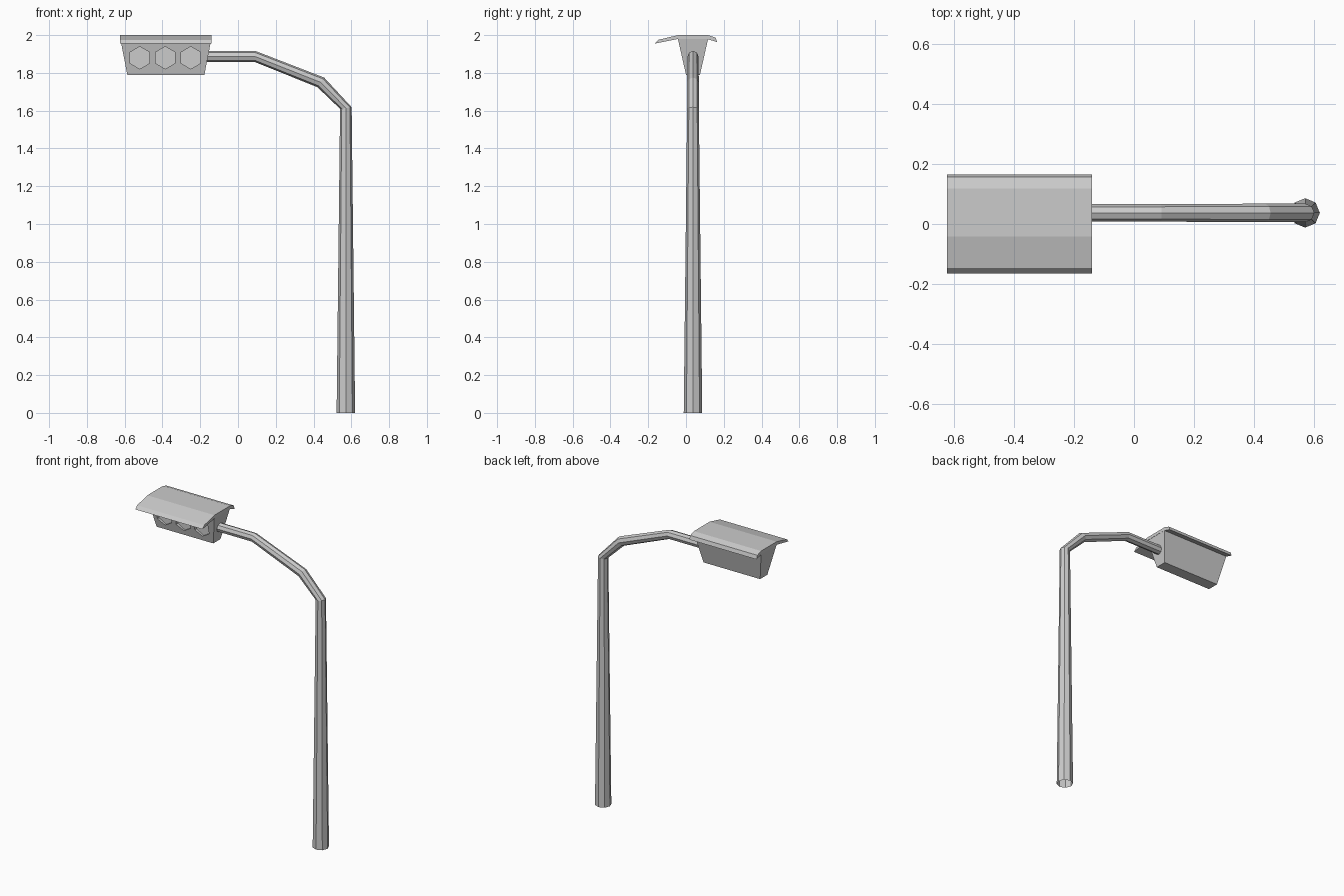
import bpy, bmesh, math
from mathutils import Vector

if "Cube" in bpy.data.objects:
    bpy.data.objects.remove(bpy.data.objects["Cube"])

CY = 0.037          # centre line of pole and lamp body
HX = -0.382         # middle of the lamp head


def make(name, verts, faces):
    me = bpy.data.meshes.new(name)
    me.from_pydata(verts, [], faces)
    bm = bmesh.new()
    bm.from_mesh(me)
    bmesh.ops.recalc_face_normals(bm, faces=bm.faces)
    bm.to_mesh(me)
    bm.free()
    ob = bpy.data.objects.new(name, me)
    bpy.context.collection.objects.link(ob)
    return ob


def skin(name, rings, caps=True):
    """Bridge a list of equal-sized vertex rings into a tube."""
    n = len(rings[0])
    faces = [(k * n + i, k * n + (i + 1) % n, (k + 1) * n + (i + 1) % n, (k + 1) * n + i)
             for k in range(len(rings) - 1) for i in range(n)]
    if caps:
        faces += [tuple(range(n)), tuple(range((len(rings) - 1) * n, len(rings) * n))]
    return make(name, [v for r in rings for v in r], faces)


# tapered eight-sided pole bending into the arm, open at the foot
# each station: x, z, radius, tilt of the ring in degrees
path = [(0.571, 0, 0.049, 0), (0.571, 1.614, 0.031, 8),
        (0.438, 1.75, 0.031, 55), (0.09, 1.887, 0.029, 85), (-0.175, 1.887, 0.029, 90)]
rings = []
for x, z, r, tilt in path:
    u = Vector((math.cos(math.radians(tilt)), 0, math.sin(math.radians(tilt))))
    v = Vector((0, 1, 0))
    rings.append([Vector((x, CY, z)) + r * (math.cos(a) * u + math.sin(a) * v)
                  for a in (i * math.pi / 4 for i in range(8))])
skin("pole_and_arm", rings, caps=False)


# lamp body: box tapering downwards
def rect(hx, hy, z):
    return [(HX + sx * hx, CY + sy * hy, z) for sx, sy in ((-1, -1), (1, -1), (1, 1), (-1, 1))]


body = skin("lamp_body", [rect(0.204, 0.037, 1.79), rect(0.242, 0.081, 1.985)])

# three hexagonal lens recesses cut into the sloping front
for i in (-1, 0, 1):
    hexagon = [(HX - 0.003 + i * 0.135 + 0.059 * math.sin(a), 1.88 + 0.059 * math.cos(a))
               for a in (k * math.pi / 3 for k in range(6))]
    cutter = skin("lens_cutter", [[(x, y, z) for x, z in hexagon] for y in (-0.2, 0.004)])
    cutter.hide_render = True
    mod = body.modifiers.new("lens_recess", 'BOOLEAN')
    mod.operation = 'DIFFERENCE'
    mod.solver = 'EXACT'
    mod.object = cutter
    bpy.context.view_layer.objects.active = body
    bpy.ops.object.modifier_apply(modifier=mod.name)
    bpy.data.objects.remove(cutter)

# folded roof: side profile (y, z) extruded along the head
profile = [(-0.165, 1.955), (-0.147, 1.975), (-0.042, 2.0), (0.118, 2.0), (0.157, 1.987),
           (0.165, 1.963), (0.113, 1.979), (-0.045, 1.979)]
skin("lamp_roof", [[(x, y, z) for y, z in profile] for x in (HX - 0.242, HX + 0.242)])
